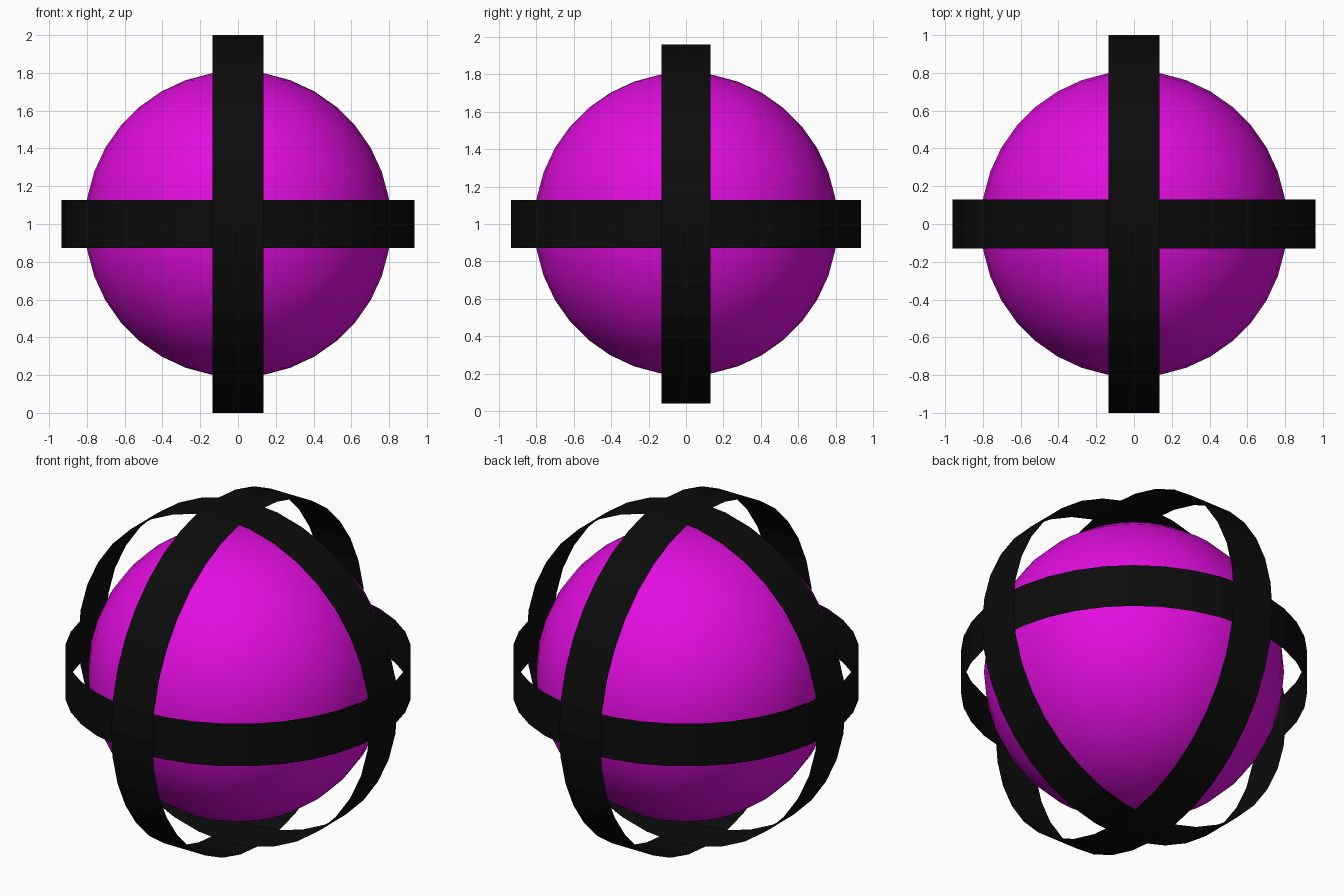
import bpy
import math

if "Cube" in bpy.data.objects:
    bpy.data.objects.remove(bpy.data.objects["Cube"])


def material(name, rgb):
    m = bpy.data.materials.new(name)
    m.diffuse_color = (*rgb, 1.0)
    m.use_nodes = True
    m.node_tree.nodes["Principled BSDF"].inputs["Base Color"].default_value = m.diffuse_color
    return m


magenta = material("magenta", (0.76, 0.004, 0.74))
black = material("black", (0.0035, 0.0035, 0.0035))
CENTRE = (0, 0, 1)

# Smooth core ball
bpy.ops.mesh.primitive_uv_sphere_add(segments=36, ring_count=18, radius=0.81, location=CENTRE)
ball = bpy.context.object
ball.name = "ball"
ball.data.materials.append(magenta)
bpy.ops.object.shade_smooth()


# Thin open hoop around the ball, faceted
def hoop(name, radius, width, rotation):
    bpy.ops.mesh.primitive_cylinder_add(vertices=36, radius=radius, depth=width,
                                        end_fill_type='NOTHING',
                                        location=CENTRE, rotation=rotation)
    ob = bpy.context.object
    ob.name = name
    ob.data.materials.append(black)


# Three nested hoops, one square to each axis
hoop("outer_hoop", 1.0, 0.272, (0, math.pi / 2, 0))
hoop("middle_hoop", 0.96, 0.262, (math.pi / 2, 0, 0))
hoop("inner_hoop", 0.935, 0.254, (0, 0, 0))
